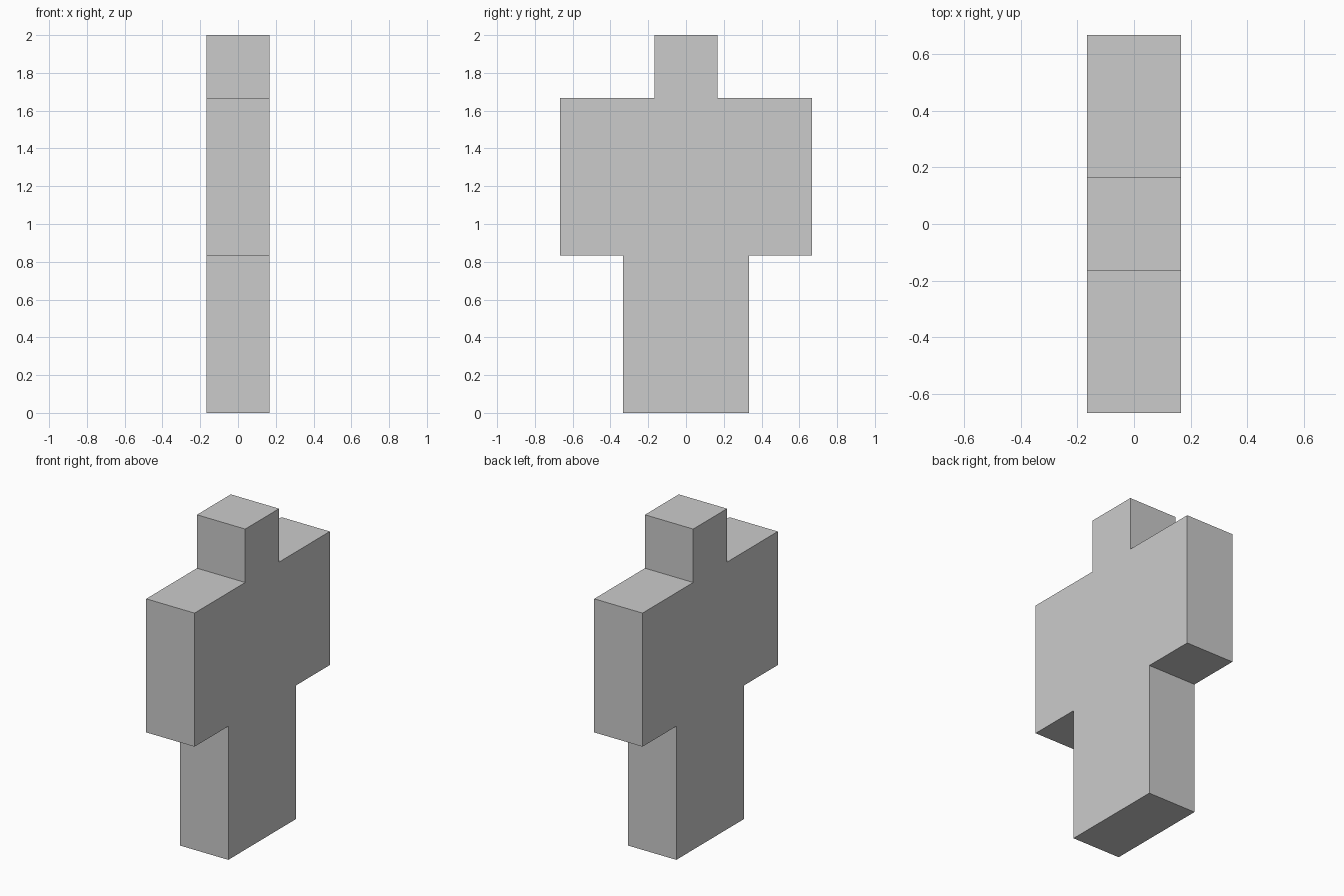
import bpy

if "Cube" in bpy.data.objects:
    bpy.data.objects.remove(bpy.data.objects["Cube"])

U = 1 / 6  # block unit: the figure is 12 units tall


def box(name, y, z0, width, height, depth=2):
    """Box centred on x = 0, sized in block units, with its base at z0."""
    bpy.ops.mesh.primitive_cube_add(size=1, location=(0, y * U, (z0 + height / 2) * U))
    obj = bpy.context.object
    obj.name = name
    obj.scale = (depth * U, width * U, height * U)
    bpy.ops.object.transform_apply(location=False, rotation=False, scale=True)
    return obj


# Head and torso
box("head", 0, 10, 2, 2)
box("torso", 0, 5, 4, 5)

# Mirrored arms and legs
for side, s in (("left", 1), ("right", -1)):
    box(side + "_arm", 3 * s, 5, 2, 5)
    box(side + "_leg", 1 * s, 0, 2, 5)
